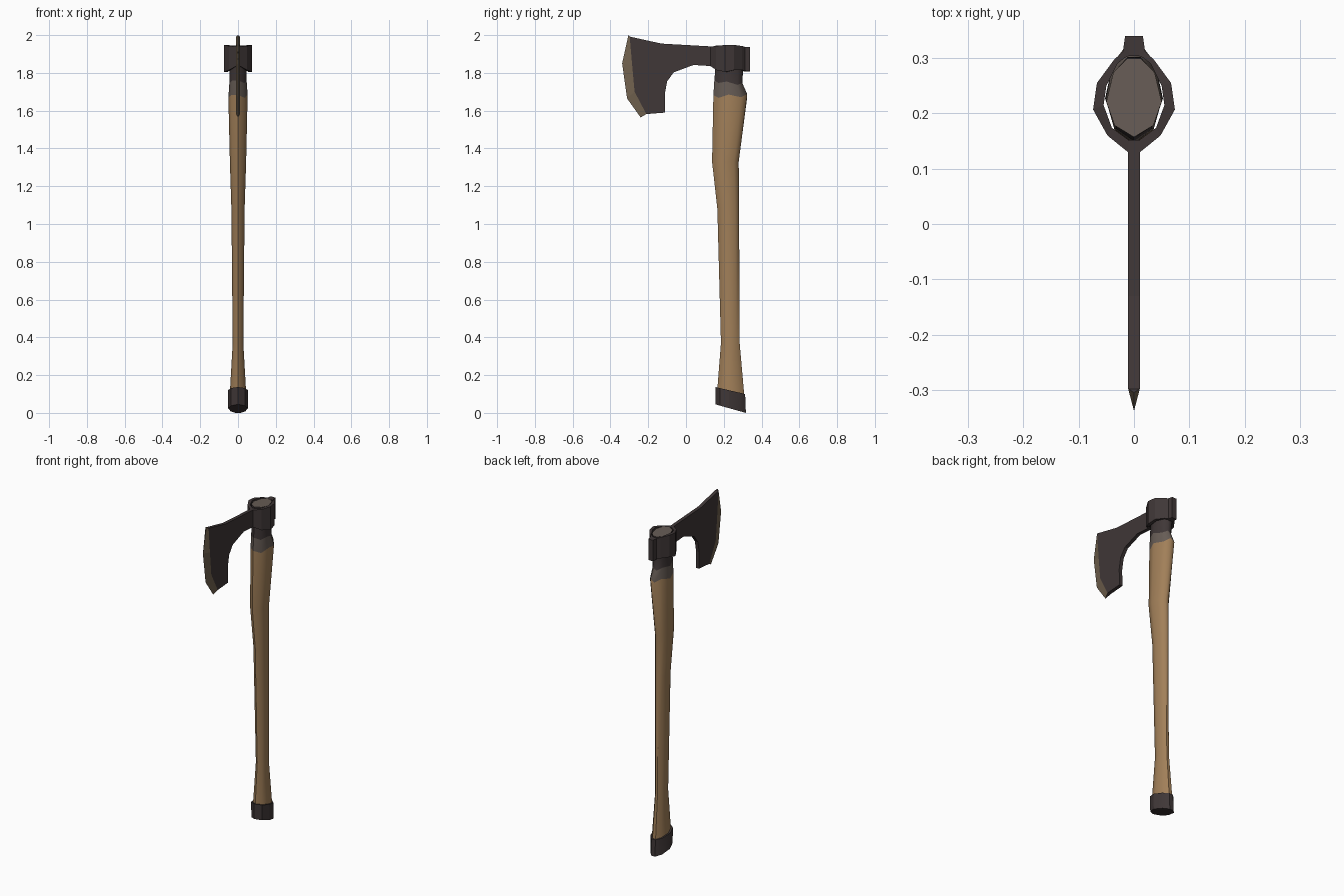
import bpy, bmesh, math

if "Cube" in bpy.data.objects:
    bpy.data.objects.remove(bpy.data.objects["Cube"])


def material(name, rgb):
    m = bpy.data.materials.new(name)
    m.diffuse_color = (*rgb, 1)
    m.use_nodes = True
    m.node_tree.nodes["Principled BSDF"].inputs["Base Color"].default_value = m.diffuse_color
    return m


METAL = material("dark iron", (0.050, 0.038, 0.038))
WOOD = material("wood", (0.36, 0.215, 0.10))
GREY = material("weathered wood", (0.135, 0.108, 0.092))
EDGE = material("worn cutting edge", (0.17, 0.125, 0.08))


def finish(name, bm, mats, smooth=None):
    bmesh.ops.recalc_face_normals(bm, faces=bm.faces)
    me = bpy.data.meshes.new(name)
    bm.to_mesh(me)
    bm.free()
    for m in mats:
        me.materials.append(m)
    ob = bpy.data.objects.new(name, me)
    bpy.context.collection.objects.link(ob)
    if smooth:
        bpy.ops.object.select_all(action='DESELECT')
        ob.select_set(True)
        bpy.context.view_layer.objects.active = ob
        bpy.ops.object.shade_smooth_by_angle(angle=math.radians(smooth))
    return ob


def bridge(bm, a, b, mat=0):
    n = len(a)
    for i in range(n):
        j = (i + 1) % n
        bm.faces.new((a[i], a[j], b[j], b[i])).material_index = mat


# Handle cross-section: ridge at the front, flat at the back (x share, depth share)
HALF = [(0, 0), (0.7, 0.15), (1, 0.45), (0.75, 0.82), (0.25, 1)]
SECTION = HALF + [(-x, t) for x, t in reversed(HALF[1:])]


def loft(name, rings, mats, bands, cap_mats, smooth):
    # ring = (z at front, z at back, y front, y back, half width, zigzag)
    bm = bmesh.new()
    loops = []
    for zf, zb, y0, y1, w, zig in rings:
        loops.append([bm.verts.new((x * w, y0 + (y1 - y0) * t,
                                    zf + (zb - zf) * t + zig * (-1) ** i))
                      for i, (x, t) in enumerate(SECTION)])
    for a, b, m in zip(loops, loops[1:], bands):
        bridge(bm, a, b, m)
    for loop, m in zip((loops[0], loops[-1]), cap_mats):
        bm.faces.new(loop).material_index = m
    return finish(name, bm, mats, smooth)


# Wooden handle with weathered neck and dark collar
loft("handle", [
    (0.08, 0.06, 0.165, 0.308, 0.043, 0),
    (0.14, 0.11, 0.167, 0.307, 0.042, 0),
    (0.37, 0.37, 0.185, 0.284, 0.028, 0),
    (1.08, 1.08, 0.166, 0.281, 0.035, 0),
    (1.33, 1.33, 0.138, 0.279, 0.043, 0),
    (1.675, 1.68, 0.145, 0.324, 0.051, 0.008),
    (1.755, 1.74, 0.150, 0.298, 0.046, 0.006),
    (1.82, 1.82, 0.155, 0.302, 0.046, 0),
    (1.945, 1.94, 0.157, 0.299, 0.050, 0)],
    [WOOD, GREY, METAL], [0, 0, 0, 0, 0, 1, 2, 2], (0, 1), 50)

# Slanted iron cap on the handle's foot
loft("foot_cap", [
    (0.045, 0.0, 0.156, 0.317, 0.052, 0),
    (0.137, 0.10, 0.155, 0.313, 0.052, 0)],
    [METAL], [0], (0, 0), 30)

# Socket around the handle: (x, y, bottom z, top z), mirrored in x
OUTER = [(0.011, 0.130, 1.835, 1.94), (0.048, 0.160, 1.815, 1.942),
         (0.074, 0.207, 1.805, 1.948), (0.067, 0.255, 1.815, 1.948),
         (0.036, 0.297, 1.815, 1.942), (0.020, 0.312, 1.812, 1.938),
         (0.016, 0.340, 1.808, 1.936)]
INNER = [(0.010, 0.152), (0.040, 0.174), (0.055, 0.215), (0.050, 0.250),
         (0.030, 0.290), (0.016, 0.301), (0.008, 0.304)]
bm = bmesh.new()
pts = [(o, i) for o, i in zip(OUTER, INNER)]
full = [(1, p) for p in pts] + [(-1, p) for p in reversed(pts)]
ob_, ot, ib, it = [], [], [], []
for s, ((x, y, z0, z1), (u, v)) in full:
    ob_.append(bm.verts.new((s * x, y, z0)))
    ot.append(bm.verts.new((s * x, y, z1)))
    ib.append(bm.verts.new((s * u, v, z0)))
    it.append(bm.verts.new((s * u, v, z1)))
for a, b in ((ob_, ot), (ot, it), (it, ib), (ib, ob_)):
    bridge(bm, a, b)
finish("socket", bm, [METAL])

# Bearded blade: flat plate (y, z) plus a tapered cutting bevel
BACK = [(-0.21, 1.582), (-0.11, 1.59), (-0.112, 1.69), (-0.10, 1.755),
        (-0.065, 1.803), (0.04, 1.842), (0.135, 1.836), (0.135, 1.94),
        (-0.13, 1.955)]
INNER_EDGE = [(-0.298, 1.992), (-0.285, 1.84), (-0.272, 1.70)]
TIP = [(-0.305, 2.0), (-0.338, 1.85), (-0.312, 1.665), (-0.24, 1.564)]
outline = BACK + INNER_EDGE
bm = bmesh.new()
sides = [[bm.verts.new((x, y, z)) for y, z in outline] for x in (0.0105, -0.0105)]
tip = [bm.verts.new((0, y, z)) for y, z in TIP]
n = len(BACK)
for side in sides:
    bm.faces.new(side)
    bevel = side[n:] + [side[0]]
    for k in range(3):
        bm.faces.new((bevel[k], bevel[k + 1], tip[k + 1], tip[k])).material_index = 1
r, l = sides
for k in range(n):
    bm.faces.new((r[k], r[k + 1], l[k + 1], l[k]))
bm.faces.new((r[n], l[n], tip[0]))
bm.faces.new((r[0], l[0], tip[3]))
finish("blade", bm, [METAL, EDGE])
